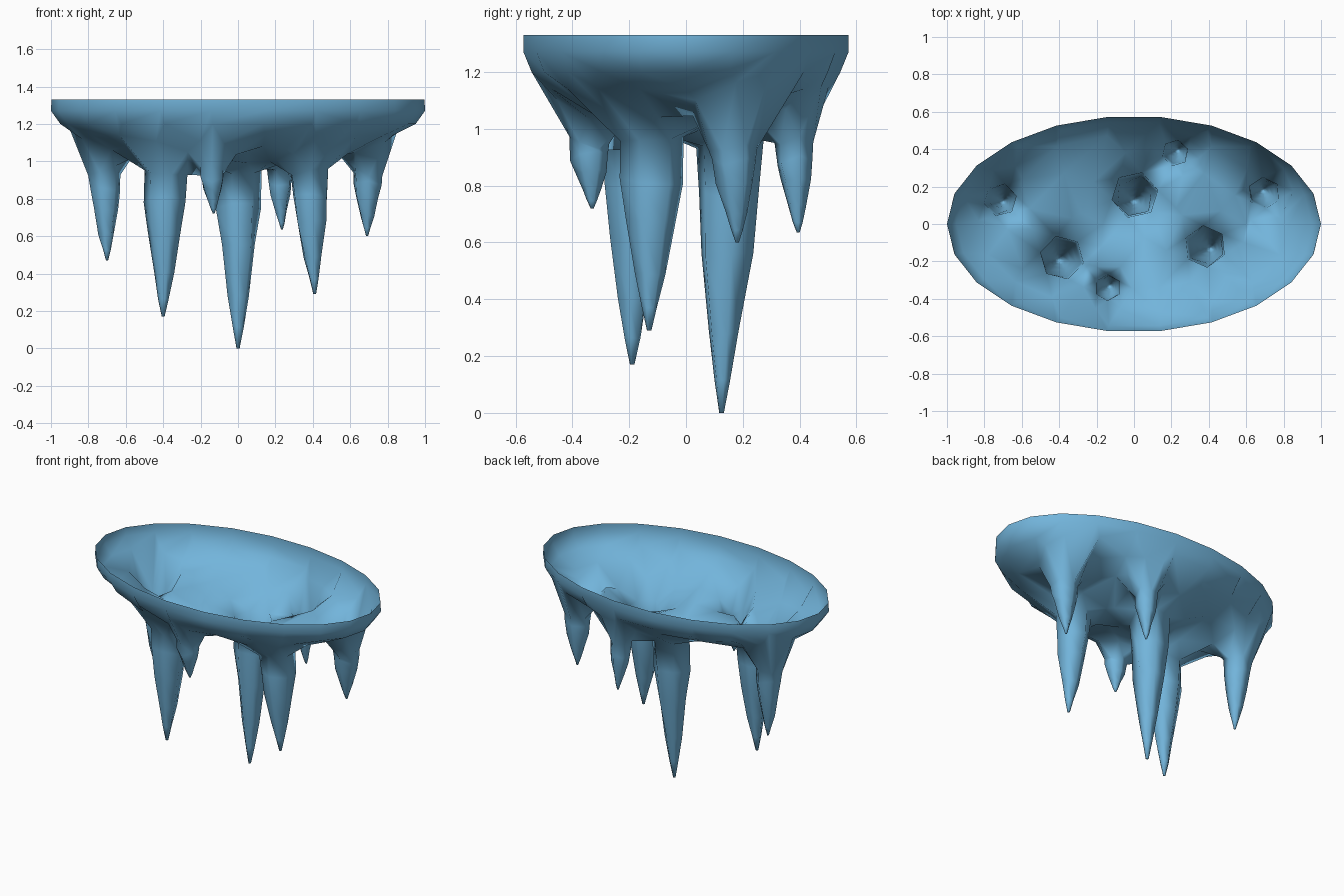
import bpy, bmesh, math, random
from mathutils import Vector
from mathutils.geometry import delaunay_2d_cdt

random.seed(4)
if "Cube" in bpy.data.objects:
    bpy.data.objects.remove(bpy.data.objects["Cube"])

ice = bpy.data.materials.new("ice_blue")
ice.use_nodes = True
ice.diffuse_color = (0.17, 0.46, 0.71, 1)
ice.node_tree.nodes["Principled BSDF"].inputs["Base Color"].default_value = (0.17, 0.46, 0.71, 1)

HALF_DEPTH = 0.578
SIDES = 6
BOWL = [(0, 1.04), (0.3, 1.05), (0.6, 1.08), (0.83, 1.14), (0.95, 1.20), (1, 1.27)]
# Icicles: neck x, y, radius, tip x, y, z
ICICLES = [
    (-0.715, 0.13, 0.088, -0.70, 0.12, 0.47),
    (-0.385, -0.18, 0.118, -0.40, -0.19, 0.17),
    (0.005, 0.155, 0.125, 0.0, 0.125, 0.0),
    (0.38, -0.12, 0.112, 0.41, -0.13, 0.29),
    (-0.14, -0.34, 0.07, -0.13, -0.33, 0.72),
    (0.22, 0.38, 0.07, 0.235, 0.395, 0.635),
    (0.695, 0.165, 0.085, 0.69, 0.18, 0.60),
]
# Fraction of the way down, fraction of the neck radius
TAPER = [(0.2, 0.94), (0.42, 0.76), (0.7, 0.46), (0.88, 0.24), (1, 0.07)]


def elliptic(x, y):
    return math.hypot(x, y / HALF_DEPTH)


def bowl_height(x, y):
    r = min(elliptic(x, y), 1)
    for (r0, z0), (r1, z1) in zip(BOWL, BOWL[1:]):
        if r <= r1:
            return z0 + (z1 - z0) * (r - r0) / (r1 - r0)
    return BOWL[-1][1]


points, edges = [], []

# Rings of the shallow bowl
for r, count in ((1, 22), (0.95, 22), (0.83, 18), (0.6, 14), (0.3, 9), (0, 1)):
    for i in range(count):
        a = math.tau * i / count
        x, y = r * math.cos(a), r * math.sin(a) * HALF_DEPTH
        if r > 0.94 or all(math.hypot(x - c[0], y - c[1]) > 2.1 * c[2] for c in ICICLES):
            points.append(Vector((x, y, bowl_height(x, y))))

# Flared mouth and neck ring of every icicle
necks = []
for n, (cx, cy, rad, *tip) in enumerate(ICICLES):
    phase = random.uniform(0, 1)
    for i in range(SIDES):
        a = phase + math.tau * (i + 0.5) / SIDES
        x, y = cx + 1.85 * rad * math.cos(a), cy + 1.85 * rad * math.sin(a)
        crowded = any(m != n and math.hypot(x - c[0], y - c[1]) < 1.5 * c[2]
                      for m, c in enumerate(ICICLES))
        if not crowded and elliptic(x, y) < 0.92:
            dip = 0.055 * (1 - elliptic(x, y) ** 3)
            points.append(Vector((x, y, bowl_height(x, y) - dip)))
    start = len(points)
    for i in range(SIDES):
        a = phase + math.tau * i / SIDES
        z = 0.95 + random.uniform(-0.03, 0.03)
        points.append(Vector((cx + rad * math.cos(a), cy + rad * math.sin(a), z)))
        edges.append((start + i, start + (i + 1) % SIDES))
    necks.append(set(range(start, start + SIDES)))

# Skin the bowl, leaving each neck open
flat, _, tris, origins, _, _ = delaunay_2d_cdt([p.xy for p in points], edges, [], 0, 1e-5)
bm = bmesh.new()
by_source, verts = {}, []
for co, src in zip(flat, origins):
    v = bm.verts.new((co.x, co.y, points[src[0]].z if src else bowl_height(*co)))
    verts.append(v)
    for s in src:
        by_source[s] = v
neck_verts = [{by_source[i] for i in ring} for ring in necks]
for tri in tris:
    corners = [verts[i] for i in tri]
    if not any(set(corners) <= ring for ring in neck_verts):
        bm.faces.new(corners)

# Raise the rim straight up
rim = [by_source[i] for i in range(22)]
top = [bm.verts.new((v.co.x * 0.997, v.co.y, 1.33)) for v in rim]
for i in range(22):
    j = (i + 1) % 22
    bm.faces.new((rim[i], rim[j], top[j], top[i]))

# Draw each icicle down from its neck
for ring_ids, (cx, cy, rad, tx, ty, tz) in zip(necks, ICICLES):
    ring = [by_source[i] for i in sorted(ring_ids)]
    neck = [v.co.copy() for v in ring]
    for t, width in TAPER:
        centre = Vector((cx + (tx - cx) * t, cy + (ty - cy) * t, 0))
        lower = []
        for p in neck:
            k = width * random.uniform(0.92, 1.08)
            wobble = random.uniform(-0.025, 0.025) * (1 - t)
            lower.append(bm.verts.new((centre.x + (p.x - cx) * k, centre.y + (p.y - cy) * k,
                                       0.95 + (tz - 0.95) * t + wobble)))
        for i in range(SIDES):
            j = (i + 1) % SIDES
            bm.faces.new((ring[i], ring[j], lower[j], lower[i]))
        ring = lower
    bm.faces.new(ring)

# Face the sheet outward
bmesh.ops.recalc_face_normals(bm, faces=bm.faces)
bm.normal_update()
outer = next(f for f in bm.faces if any(v in top for v in f.verts))
if outer.normal.dot(Vector((*outer.calc_center_median().xy, 0))) < 0:
    bmesh.ops.reverse_faces(bm, faces=bm.faces)
for f in bm.faces:
    f.smooth = True

mesh = bpy.data.meshes.new("icicle_sheet")
bm.to_mesh(mesh)
bm.free()
mesh.materials.append(ice)
bpy.context.collection.objects.link(bpy.data.objects.new("icicle_sheet", mesh))
